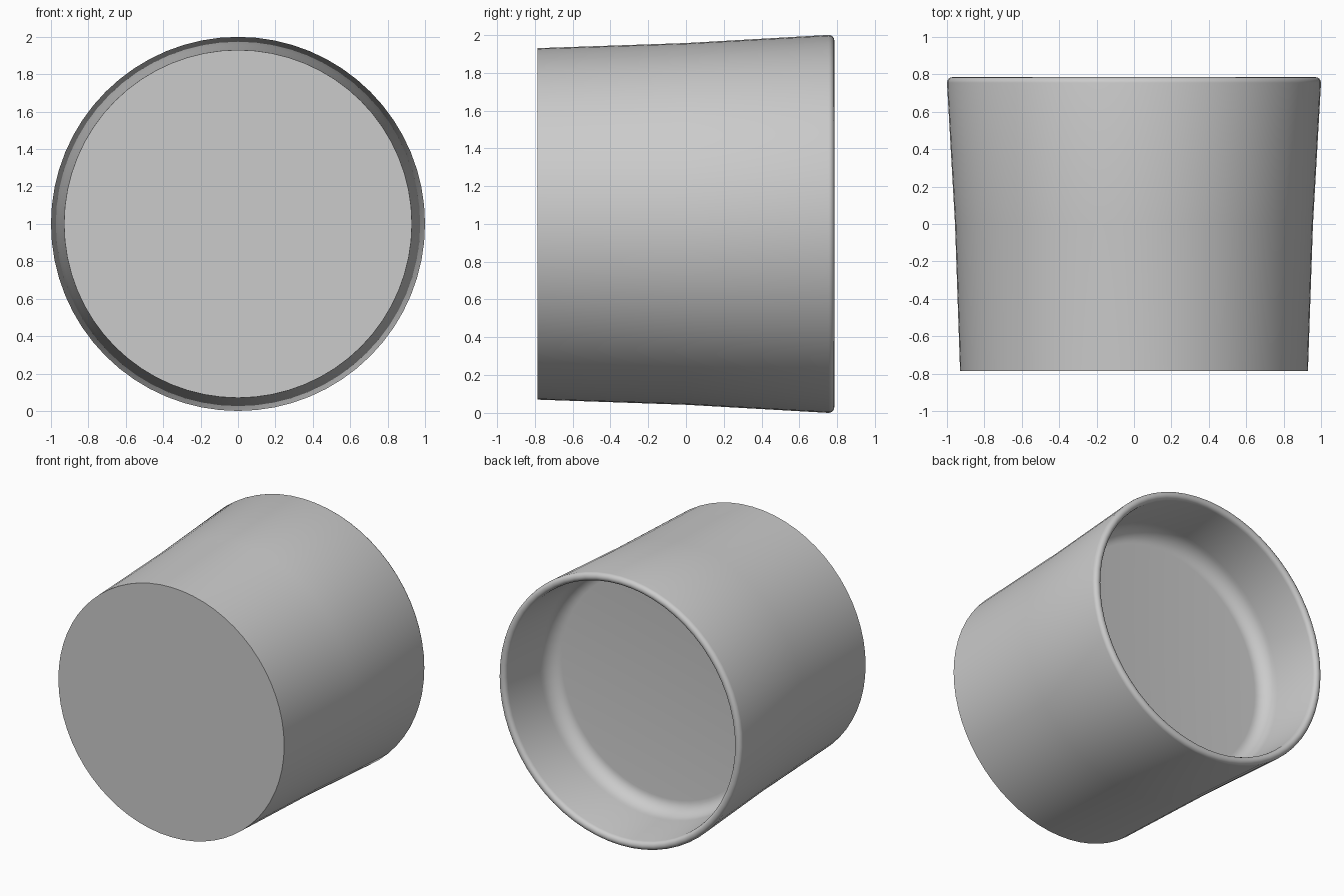
import bpy
import bmesh
import math
from mathutils import Vector

SEGMENTS = 64
CENTRE_Z = 1.0

old = bpy.data.objects.get("Cube")
if old:
    bpy.data.objects.remove(old, do_unlink=True)


def make_material(name, colour):
    mat = bpy.data.materials.new(name)
    mat.use_nodes = True
    mat.diffuse_color = colour
    mat.node_tree.nodes["Principled BSDF"].inputs["Base Color"].default_value = colour
    return mat


def arc(radius, y, size_r, size_y, start, end, steps):
    """Points (radius, y) of an elliptical arc, angles in degrees."""
    points = []
    for i in range(steps + 1):
        a = math.radians(start + (end - start) * i / steps)
        points.append((radius + size_r * math.cos(a), y + size_y * math.sin(a)))
    return points


def lathe(name, profile, mat):
    """Turn a (radius, y) profile around the y axis."""
    bm = bmesh.new()
    verts = [bm.verts.new((r, y, CENTRE_Z)) for r, y in profile]
    edges = [bm.edges.new(pair) for pair in zip(verts, verts[1:])]
    bmesh.ops.spin(bm, geom=verts + edges, cent=Vector((0, 0, CENTRE_Z)),
                   axis=Vector((0, 1, 0)), angle=math.tau, steps=SEGMENTS)
    bmesh.ops.remove_doubles(bm, verts=bm.verts, dist=0.0005)
    bmesh.ops.recalc_face_normals(bm, faces=bm.faces)
    mesh = bpy.data.meshes.new(name)
    bm.to_mesh(mesh)
    bm.free()
    mesh.materials.append(mat)
    obj = bpy.data.objects.new(name, mesh)
    bpy.context.collection.objects.link(obj)
    bpy.ops.object.select_all(action="DESELECT")
    obj.select_set(True)
    bpy.context.view_layer.objects.active = obj
    bpy.ops.object.shade_smooth_by_angle(angle=math.radians(35))
    return obj


grey = make_material("plain_grey", (0.6, 0.6, 0.6, 1.0))

# Flat closed end and flared outer wall
profile = [(0, -0.785), (0.93, -0.785), (0.957, 0.0)]
# Rounded rim, rolling over into the opening
profile += arc(0.97, 0.755, 0.03, 0.03, 0, 180, 8)
# Recess wall, hollow fillet and flat recess floor
profile += arc(0.82, 0.41, 0.10, 0.12, 0, -90, 8)
profile += [(0, 0.29)]

lathe("cup_body", profile, grey)
